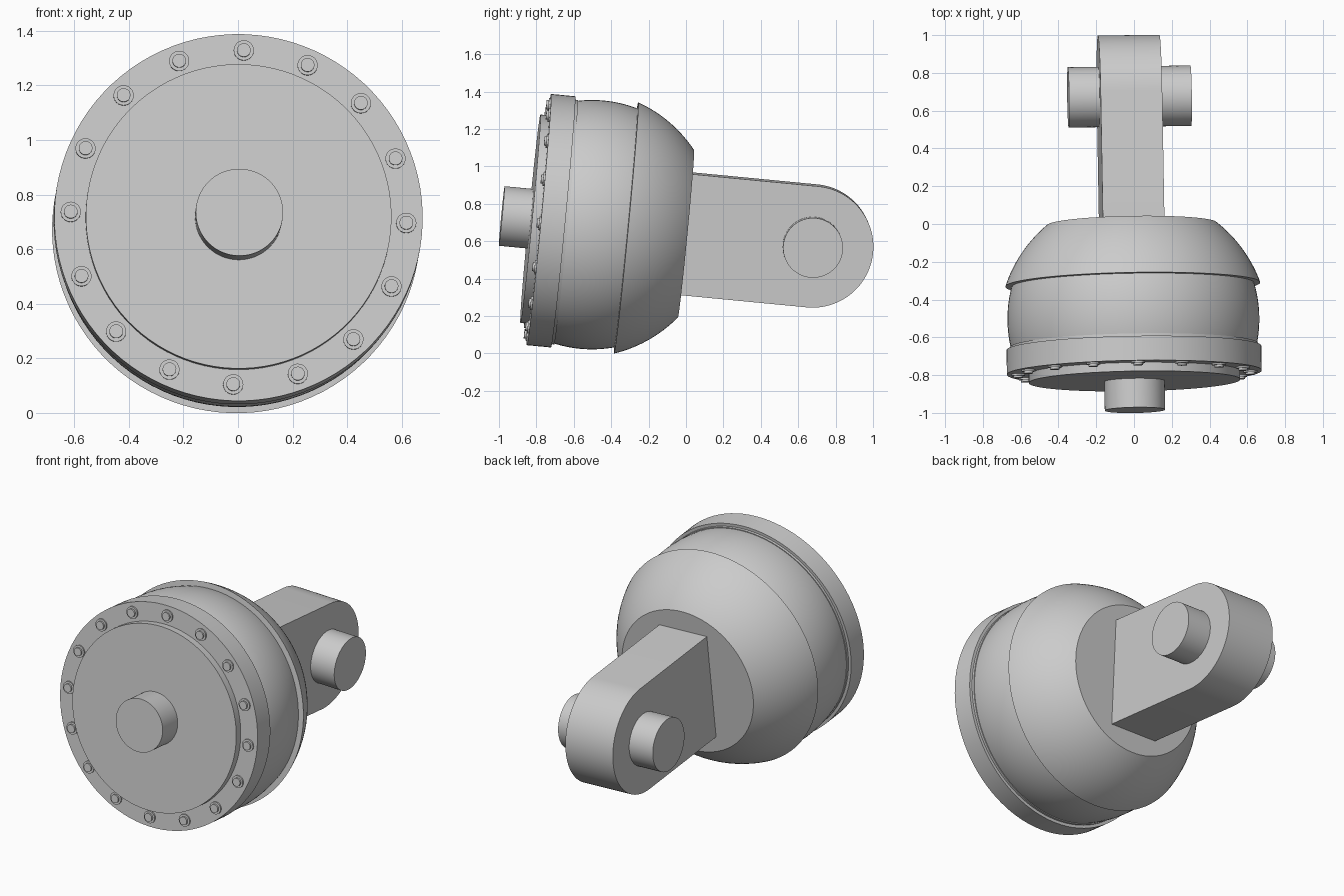
import bpy, bmesh, math
from mathutils import Matrix, Vector

if "Cube" in bpy.data.objects:
    bpy.data.objects.remove(bpy.data.objects["Cube"])

grey = bpy.data.materials.new("plain_grey")
grey.use_nodes = True
grey.diffuse_color = (0.6, 0.6, 0.6, 1)
grey.node_tree.nodes["Principled BSDF"].inputs["Base Color"].default_value = (0.6, 0.6, 0.6, 1)

# Whole assembly leans nose-up with a slight turn and roll; its axis is local y
POSE = (Matrix.Translation((-0.012, 0, 0.64))
        @ Matrix.Rotation(math.radians(1), 4, 'Z')
        @ Matrix.Rotation(math.radians(-5.5), 4, 'X')
        @ Matrix.Rotation(math.radians(1.9), 4, 'Y'))


def finish(name, bm, local=Matrix.Identity(4)):
    bmesh.ops.recalc_face_normals(bm, faces=bm.faces)
    mesh = bpy.data.meshes.new(name)
    bm.to_mesh(mesh)
    bm.free()
    mesh.materials.append(grey)
    ob = bpy.data.objects.new(name, mesh)
    bpy.context.collection.objects.link(ob)
    ob.matrix_world = POSE @ local
    bpy.ops.object.select_all(action='DESELECT')
    ob.select_set(True)
    bpy.context.view_layer.objects.active = ob
    bpy.ops.object.shade_smooth_by_angle(angle=math.radians(30))
    return ob


def lathe(name, profile, segments=96, local=Matrix.Identity(4)):
    """Turn (along, radius) points around the local y axis and cap both ends."""
    bm = bmesh.new()
    rings = []
    for along, radius in profile:
        angles = [math.tau * i / segments for i in range(segments)]
        rings.append([bm.verts.new((radius * math.sin(a), along, radius * math.cos(a)))
                      for a in angles])
    for a, b in zip(rings, rings[1:]):
        for i in range(segments):
            j = (i + 1) % segments
            bm.faces.new((a[i], a[j], b[j], b[i]))
    bm.faces.new(rings[0])
    bm.faces.new(rings[-1])
    return finish(name, bm, local)


def sphere_arc(centre, radius, start, end, steps=16):
    points = []
    for i in range(steps + 1):
        s = start + (end - start) * i / steps
        points.append((s, math.sqrt(radius ** 2 - (s - centre) ** 2)))
    return points


# Front pin, cover plate and bolted flange
lathe("front_pin", [(-0.99, 0.16), (-0.80, 0.16)])
lathe("cover_plate", [(-0.836, 0.56), (-0.77, 0.56)])
lathe("flange", [(-0.79, 0.675), (-0.66, 0.675)])
lathe("flange_collar", [(-0.68, 0.657), (-0.645, 0.657)])

# Bulging housing and overlapping rear dome with a flat back
lathe("housing", sphere_arc(-0.505, 0.667, -0.68, -0.29))
lathe("rear_dome", [(-0.325, 0.62)] + sphere_arc(-0.555, 0.714, -0.322, 0, 24))

# Ring of bolts
BOLTS = 16
for i in range(BOLTS):
    turn = Matrix.Rotation(math.tau * i / BOLTS, 4, 'Y')
    spot = turn @ Matrix.Translation((0, -0.79, 0.615))
    lathe(f"bolt_{i + 1}", [(-0.02, 0.025), (-0.009, 0.025), (-0.009, 0.037), (0.01, 0.037)],
          24, spot)

# Rounded lug at the back
HALF_W, LUG_R, EYE = 0.163, 0.325, 0.678
outline = [(-0.1, -LUG_R)]
for i in range(49):
    a = -math.pi / 2 + math.pi * i / 48
    outline.append((EYE + LUG_R * math.cos(a), LUG_R * math.sin(a)))
outline.append((-0.1, LUG_R))
bm = bmesh.new()
side = bm.faces.new([bm.verts.new((-HALF_W, y, z)) for y, z in outline])
extruded = bmesh.ops.extrude_face_region(bm, geom=[side], use_keep_orig=True)
moved = [g for g in extruded["geom"] if isinstance(g, bmesh.types.BMVert)]
bmesh.ops.translate(bm, verts=moved, vec=Vector((2 * HALF_W, 0, 0)))
finish("lug", bm)

# Cross pin through the lug
across = Matrix.Translation((0, EYE, 0)) @ Matrix.Rotation(-math.pi / 2, 4, 'Z')
lathe("cross_pin", [(-0.325, 0.16), (0.325, 0.16)], 64, across)
